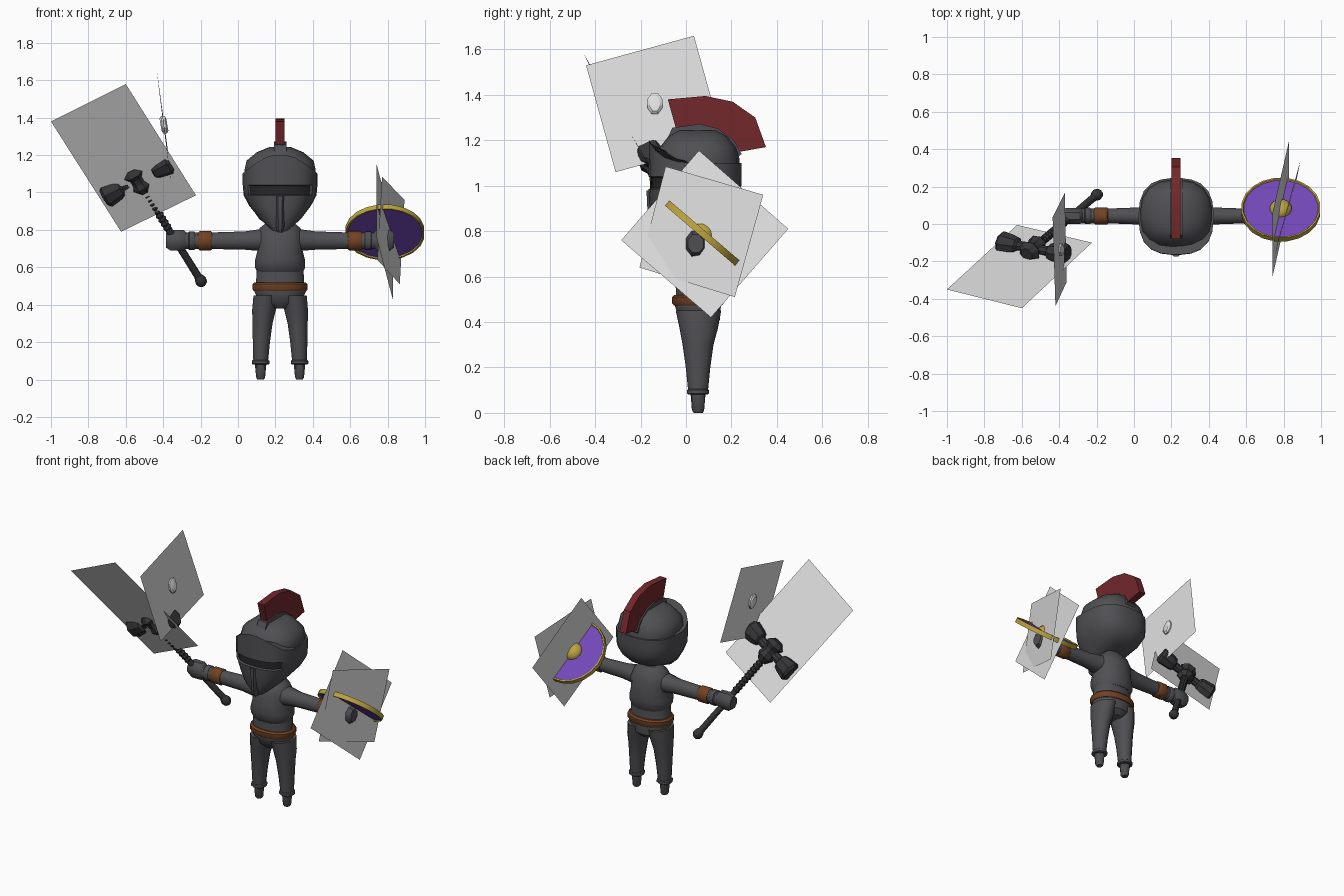
import bpy, bmesh, math
from mathutils import Vector as V

cube = bpy.data.objects.get("Cube")
if cube:
    bpy.data.objects.remove(cube)


def material(name, r, g, b):
    m = bpy.data.materials.new(name)
    m.use_nodes = True
    m.diffuse_color = (r, g, b, 1)
    m.node_tree.nodes["Principled BSDF"].inputs["Base Color"].default_value = (r, g, b, 1)
    return m


ARMOUR = material("armour grey", .08, .08, .088)
IRON = material("dark iron", .036, .036, .04)
LEATHER = material("brown leather", .17, .055, .018)
RED = material("crest red", .17, .02, .024)
PURPLE = material("shield purple", .17, .065, .48)
GOLD = material("gold", .5, .37, .05)
PALE = material("pale grey", .75, .75, .75)
SLIT = material("slit shadow", .02, .02, .022)

X, Y, Z = V((1, 0, 0)), V((0, 1, 0)), V((0, 0, 1))
CX, CY = .225, .05  # centre line of the figure


def finish(name, bm, mats, angle=40):
    bmesh.ops.recalc_face_normals(bm, faces=bm.faces[:])
    me = bpy.data.meshes.new(name)
    bm.to_mesh(me)
    bm.free()
    ob = bpy.data.objects.new(name, me)
    bpy.context.collection.objects.link(ob)
    for m in mats:
        me.materials.append(m)
    if angle:
        bpy.ops.object.select_all(action='DESELECT')
        ob.select_set(True)
        bpy.context.view_layer.objects.active = ob
        bpy.ops.object.shade_smooth_by_angle(angle=math.radians(angle))
    return ob


def ring(c, a, b, n=16, e=2.0):
    """Superellipse of points round c, with half axes a and b."""
    pts = []
    for i in range(n):
        t = math.tau * (i + .5) / n
        co, si = math.cos(t), math.sin(t)
        k = (abs(co) ** e + abs(si) ** e) ** (-1 / e)
        pts.append(V(c) + a * co * k + b * si * k)
    return pts


def loft_bm(rings):
    bm = bmesh.new()
    loops = [[bm.verts.new(p) for p in r] for r in rings]
    n = len(loops[0])
    for lo, hi in zip(loops, loops[1:]):
        for i in range(n):
            bm.faces.new((lo[i], lo[(i + 1) % n], hi[(i + 1) % n], hi[i]))
    bm.faces.new(loops[0])
    bm.faces.new(loops[-1])
    return bm


def loft(name, rings, mat, angle=40):
    return finish(name, loft_bm(rings), [mat], angle)


def upright(name, rows, mat, cx=CX, n=16, e=2.2):
    """Stack of level rings: z, half width, front y, back y."""
    return loft(name, [ring((cx, (f + b) / 2, z), X * w, Y * (b - f) / 2, n, e)
                       for z, w, f, b in rows], mat)


def extrude_yz(name, pts, half, mat):
    return loft(name, [[V((CX + s * half, y, z)) for y, z in pts] for s in (-1, 1)], mat, 25)


def sheet(name, corners):
    bm = bmesh.new()
    bm.faces.new([bm.verts.new(c) for c in corners])
    return finish(name, bm, [PALE], 0)


# Torso, breastplate and belt
upright("waist", [(.38, .05, 0, .12), (.41, .11, -.03, .15), (.47, .14, -.05, .155),
                  (.52, .13, -.045, .145), (.63, .125, -.05, .15)], ARMOUR)
upright("breastplate", [(.575, .125, -.05, .15), (.6, .136, -.068, .162), (.64, .135, -.075, .168),
                        (.69, .122, -.07, .165), (.76, .13, -.06, .155),
                        (.81, .11, -.035, .135), (.85, .06, 0, .1)], ARMOUR)
upright("belt", [(.473, .142, -.055, .16), (.482, .149, -.062, .167),
                 (.51, .149, -.062, .167), (.52, .138, -.052, .157)], LEATHER)

# Legs, cuffs and feet, then arms
for side, s in (("right", -1), ("left", 1)):
    loft(side + "_leg", [ring((CX + s * dx, cy, z), X * rx, Y * ry, 14) for z, dx, rx, ry, cy in (
        (.09, .104, .04, .043, .053), (.2, .1, .047, .054, .053), (.3, .094, .055, .068, .053),
        (.37, .086, .065, .084, .056), (.45, .074, .07, .1, .055))], ARMOUR)
    x = CX + s * .104
    upright(side + "_cuff", [(.08, .043, .01, .096), (.085, .048, .004, .102),
                             (.1, .048, .004, .102), (.105, .042, .01, .096)], ARMOUR, x, 12)
    upright(side + "_foot", [(0, .018, .034, .074), (.012, .025, .026, .08),
                             (.085, .032, .02, .086)], ARMOUR, x, 10)

    def along(part, rows, mat, n=12, e=2.2):
        loft(side + part, [ring((CX + s * d, .043, z), Y * ry, Z * rz, n, e)
                           for d, ry, rz, z in rows], mat)
    along("_arm", [(.03, .08, .06, .745), (.12, .062, .058, .745), (.19, .047, .05, .743),
                   (.38, .04, .045, .742), (.52, .04, .045, .742)], ARMOUR)
    along("_wrist_strap", [(.363, .042, .046, .742), (.37, .047, .053, .742),
                           (.43, .047, .053, .742), (.438, .042, .046, .742)], LEATHER)
    along("_gauntlet_cuff", [(.455, .041, .047, .742), (.46, .045, .051, .742),
                             (.485, .045, .051, .742), (.49, .04, .046, .742)], ARMOUR)
    along("_fist", [(.5, .036, .04, .745), (.515, .044, .055, .745), (.585, .044, .056, .745),
                    (.61, .034, .04, .745)], ARMOUR, 8, 4)

# Helmet: rings that may slope from front to back, with a raised brow
rows = [(.79, .88, .06, -.13, .13), (.84, .9, .115, -.15, .19), (.92, .94, .165, -.16, .225),
        (.985, .985, .195, -.165, .243), (1.04, 1.04, .2, -.165, .245), (1.1, 1.1, .2, -.163, .245)]
rings = []
for zf, zb, w, f, b in rows:
    r = ring((CX, (f + b) / 2, 0), X * w, Y * (b - f) / 2, 24, 2.7)
    for p in r:
        p.z = zf + (zb - zf) * (p.y - f) / (b - f)
    rings.append(r)
for p in rings[-1]:
    front = max(0, -(p.y - .04) / .2) ** 2
    p.z += .1 * front * max(0, 1 - (abs(p.x - CX) / .25) ** 2)
bm = loft_bm(rings)
bmesh.ops.recalc_face_normals(bm, faces=bm.faces[:])
slit = [f for f in bm.faces if .99 < f.calc_center_median().z < 1.035
        and f.calc_center_median().y < -.09]
bmesh.ops.inset_region(bm, faces=slit, thickness=.005, depth=-.012)
for f in slit:
    f.material_index = 1
finish("helmet_visor", bm, [ARMOUR, SLIT], 35)
upright("helmet_dome", [(1.06, .19, -.145, .236), (1.12, .191, -.135, .236), (1.17, .18, -.115, .22),
                        (1.215, .125, -.08, .185), (1.242, .06, -.04, .14)], ARMOUR, n=20, e=2.5)
upright("nose_guard", [(.785, .014, -.15, -.1), (.81, .022, -.166, -.1),
                       (.94, .026, -.172, -.1), (.98, .03, -.174, -.1)], ARMOUR, n=8, e=8)

# Crest and the ridge that holds it
extrude_yz("crest_ridge", [(-.1, 1.17), (-.06, 1.255), (.06, 1.272), (.14, 1.252), (.21, 1.2),
                           (.245, 1.14), (.2, 1.1), (-.05, 1.1)], .033, ARMOUR)
extrude_yz("crest", [(-.08, 1.38), (.085, 1.395), (.205, 1.37), (.305, 1.3), (.352, 1.17),
                     (.24, 1.15), (.21, 1.195), (.14, 1.245), (.06, 1.265), (-.045, 1.255)],
           .024, RED)

# Shield: purple faces, gold rim and boss
normal = V((0, .65, .76)).normalized()
across = normal.cross(X)
centre = V((.785, .077, .787))


def disc(d, r, n=20):
    return ring(centre + normal * d, X * r, across * r, n)


bm = loft_bm([disc(-.008, .19), disc(-.008, .2), disc(-.015, .204), disc(-.015, .213),
              disc(.015, .213), disc(.015, .204), disc(.008, .2), disc(.008, .19)])
for f in bm.faces:
    f.material_index = int(len(f.verts) == 4 and (f.calc_center_median() - centre).length > .195)
finish("shield", bm, [PURPLE, GOLD], 30)
loft("shield_boss", [disc(.005 + .045 * math.sin(a), .06 * math.cos(a), 14)
                     for a in (0, .3, .6, .9, 1.2, 1.45)], GOLD)

# Hammer: axes along the shaft, along the head and across both
up = V((-.478, -.43, .765)).normalized()
out = V((.873, -.16, .436))
out = (out - up * out.dot(up)).normalized()
deep = up.cross(out)
pommel, hub = V((-.197, .157, .525)), V((-.538, -.13, 1.07))
length = (hub - pommel).length
up_shaft = (hub - pommel).normalized()


def shaft_ring(d, r, n=10):
    return ring(pommel + up_shaft * d, out * r, deep * r, n)


loft("hammer_shaft", [shaft_ring(0, .021), shaft_ring(length, .017)], IRON)
loft("hammer_pommel", [shaft_ring(d, r) for d, r in (
    (-.028, .012), (-.015, .028), (.005, .032), (.025, .026), (.04, .018))], IRON)
ribs = 22
loft("shaft_wrapping", [shaft_ring(.36 + (length - .4) * i / ribs, .018 + .007 * (i % 2), 8)
                        for i in range(ribs + 1)], IRON, 0)
loft("hammer_hub", [ring(hub + up * d, out * r, deep * r, 8) for d, r in (
    (-.085, .03), (-.045, .055), (-.015, .045), (.015, .045), (.045, .062), (.075, .035))], IRON, 0)
for side, s in (("inner", 1), ("outer", -1)):
    loft(side + "_hammer_block", [ring(hub + out * d * s, up * w, deep * w * .85, 8, 5)
                                  for d, w in ((.03, .026), (.09, .028), (.1, .046), (.125, .054),
                                               (.19, .064), (.205, .05))], IRON, 0)

# Thin flat sheets round the weapons, and the small pale stud
sheet("hammer_sheet", [(-1, -.35, 1.38), (-.6, -.45, 1.58), (-.225, -.1, .985), (-.625, -.005, .79)])
sheet("side_sheet", [(-.42, -.44, 1.53), (-.435, .035, 1.66), (-.37, .165, 1.19), (-.36, -.31, 1.06)])
sheet("shield_sheet_large", [(.74, .057, 1.155), (.83, .45, .81), (.83, .11, .42), (.74, -.285, .76)])
sheet("shield_sheet_small", [(.77, -.09, 1.085), (.89, .34, .96), (.865, .215, .51), (.745, -.205, .64)])
stud = V((-.396, -.137, 1.362))
loft("stud", [ring(stud + X * d, Y * w, Z * w * 1.4 + X * -.006, 8, 2.8)
              for d, w in ((-.018, .024), (-.01, .034), (.01, .034), (.018, .024))], PALE, 30)
